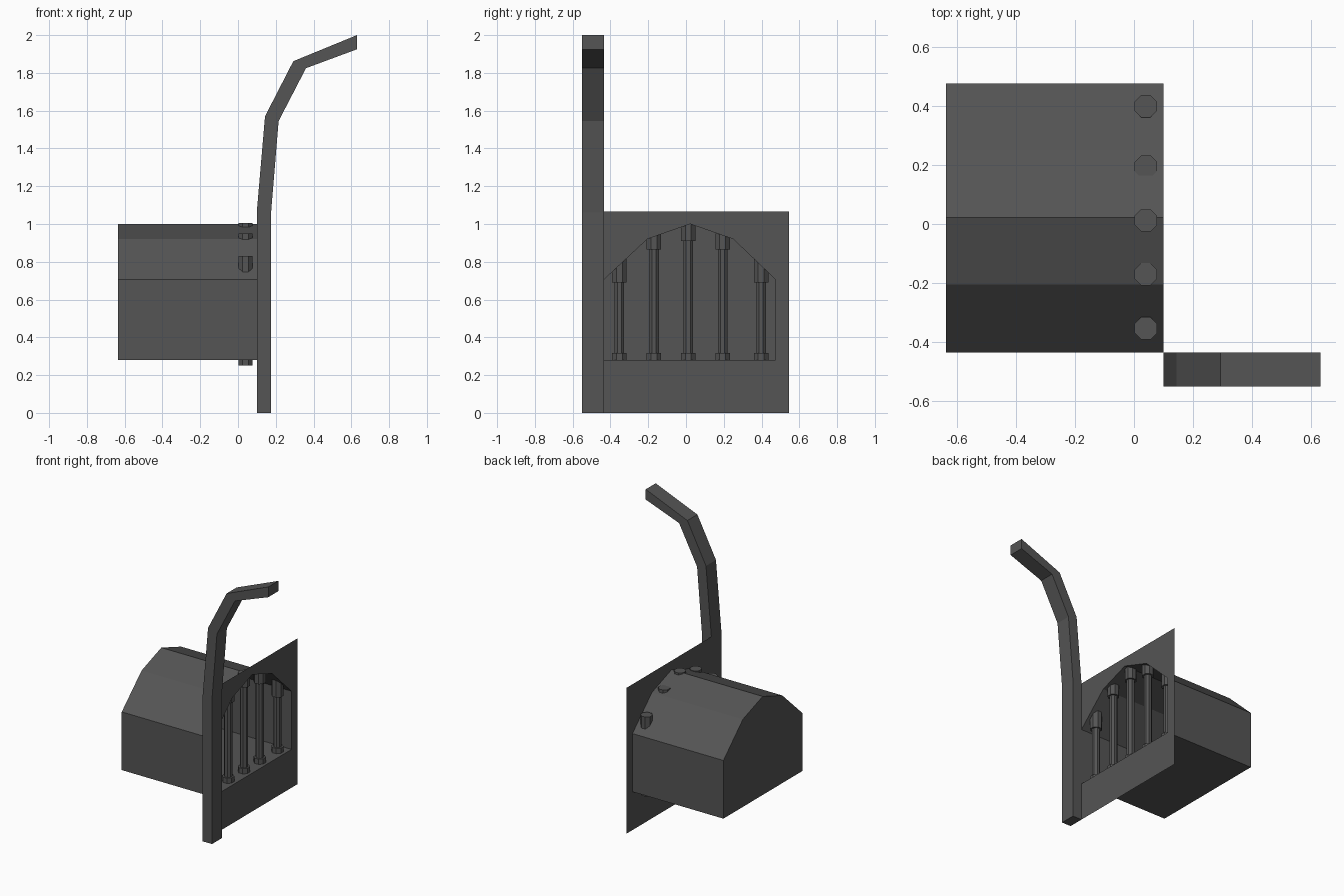
import bpy, bmesh, math
from mathutils import Matrix

if "Cube" in bpy.data.objects:
    bpy.data.objects.remove(bpy.data.objects["Cube"])

grey = bpy.data.materials.new("dark_grey_metal")
grey.diffuse_color = (0.09, 0.09, 0.09, 1)
grey.use_nodes = True
grey.node_tree.nodes["Principled BSDF"].inputs["Base Color"].default_value = grey.diffuse_color


def finish(name, bm):
    bmesh.ops.remove_doubles(bm, verts=bm.verts, dist=0.0005)
    me = bpy.data.meshes.new(name)
    bm.to_mesh(me)
    bm.free()
    me.materials.append(grey)
    ob = bpy.data.objects.new(name, me)
    bpy.context.collection.objects.link(ob)
    return ob


def face(bm, pts):
    return bm.faces.new([bm.verts.new(p) for p in pts])


WX, BX = 0.10, -0.635          # wall plane and alcove back
Y0, Y1, YE = -0.435, 0.475, 0.545
SILL, TOP = 0.28, 1.065
arch = [(Y0, 0.705), (-0.205, 0.92), (0.022, 1.0), (0.25, 0.92), (Y1, 0.705)]

# Wall sheet with an arched opening: base strip, side strip, pieces over the arch
bm = bmesh.new()
for a, b, c, d in ((Y0, YE, 0, SILL), (Y1, YE, SILL, TOP)):
    face(bm, [(WX, a, c), (WX, b, c), (WX, b, d), (WX, a, d)])
for (a, za), (b, zb) in zip(arch, arch[1:]):
    face(bm, [(WX, a, za), (WX, b, zb), (WX, b, TOP), (WX, a, TOP)])
finish("wall_panel", bm)

# Alcove shell behind the opening, open to the front
bm = bmesh.new()
loop = [(Y0, SILL), (Y1, SILL)] + arch[::-1]
face(bm, [(BX, y, z) for y, z in loop])
for (a, za), (b, zb) in zip(loop, loop[1:] + loop[:1]):
    face(bm, [(BX, b, zb), (BX, a, za), (WX, a, za), (WX, b, zb)])
finish("alcove", bm)

# Bent rib beside the wall
bm = bmesh.new()
back = [(0.10, 0), (0.10, 1.07), (0.143, 1.57), (0.293, 1.862), (0.63, 2.0)]
front = [(0.175, 0), (0.175, 1.06), (0.215, 1.545), (0.36, 1.825), (0.63, 1.925)]
RY0, RY1 = -0.55, -0.435
for i in range(4):
    b0, b1, f0, f1 = back[i], back[i + 1], front[i], front[i + 1]
    for p, q in ((b0, f0), (f0, f1), (f1, b1), (b1, b0)):
        if (p, q) in ((b0, f0), (f1, b1)) and not (
                (i == 0 and p == b0) or (i == 3 and p == f1)):
            continue
        face(bm, [(p[0], RY0, p[1]), (q[0], RY0, q[1]),
                  (q[0], RY1, q[1]), (p[0], RY1, p[1])])
    for y in (RY0, RY1):
        face(bm, [(x, y, z) for x, z in (b0, f0, f1, b1)])
bmesh.ops.remove_doubles(bm, verts=bm.verts, dist=0.0005)
bmesh.ops.recalc_face_normals(bm, faces=bm.faces)
finish("curved_rib", bm)


# Bars with a collar at each end
def tube(bm, y, r, z0, z1, r0=None):
    m = Matrix.Translation((0.04, y, (z0 + z1) / 2)) @ Matrix.Rotation(math.pi / 8, 4, 'Z')
    bmesh.ops.create_cone(bm, cap_ends=True, segments=8, radius1=r0 or r,
                          radius2=r, depth=z1 - z0, matrix=m)


bars = [(-0.353, 0.69, 0.83), (-0.17, 0.865, 0.95), (0.012, 0.91, 1.005),
        (0.194, 0.865, 0.95), (0.398, 0.69, 0.83)]
for i, (y, c0, c1) in enumerate(bars):
    bm = bmesh.new()
    tube(bm, y, 0.028, 0.30, c0 + 0.03)
    tube(bm, y, 0.041, 0.25, 0.318)
    tube(bm, y, 0.041, c0, c1)
    finish(f"bar_{i + 1}", bm)
